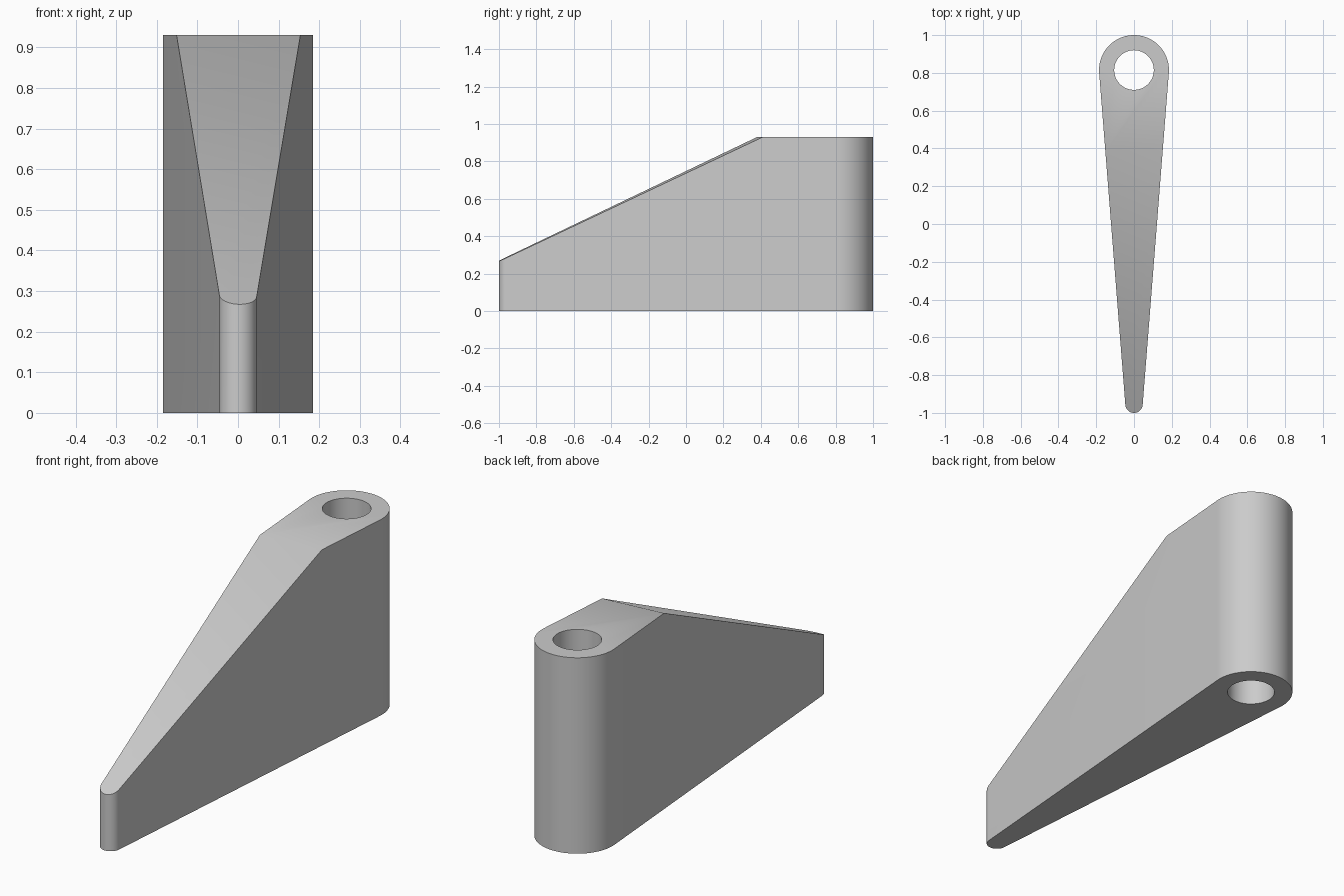
import bpy
import bmesh
from math import asin, cos, sin, pi, radians
from mathutils import Vector

cube = bpy.data.objects.get("Cube")
if cube:
    bpy.data.objects.remove(cube, do_unlink=True)

HEIGHT = 0.93
BIG_Y, BIG_R = 0.815, 0.185      # rounded hub end
TIP_Y, TIP_R = -0.954, 0.046     # narrow nose end
HOLE_R = 0.105


def arc(y, radius, start, end, steps):
    """Points along an arc centred on the middle line."""
    angles = [start + (end - start) * i / steps for i in range(steps + 1)]
    return [(radius * cos(a), y + radius * sin(a), 0) for a in angles]


# One flat colour
grey = bpy.data.materials.new("light_grey")
grey.use_nodes = True
colour = (0.6, 0.6, 0.6, 1)
grey.diffuse_color = colour
grey.node_tree.nodes["Principled BSDF"].inputs["Base Color"].default_value = colour

# Tapered outline: two arcs joined by tangent sides, raised into a prism
lean = asin((BIG_R - TIP_R) / (BIG_Y - TIP_Y))
outline = arc(BIG_Y, BIG_R, -lean, pi + lean, 48)
outline += arc(TIP_Y, TIP_R, pi + lean, 2 * pi - lean, 24)
bm = bmesh.new()
base = bm.faces.new([bm.verts.new(p) for p in outline])
raised = bmesh.ops.extrude_face_region(bm, geom=[base])
bmesh.ops.translate(bm, vec=(0, 0, HEIGHT),
                    verts=[g for g in raised["geom"] if isinstance(g, bmesh.types.BMVert)])

# Sloping top, tilted very slightly to one side
cut = bmesh.ops.bisect_plane(
    bm, geom=bm.verts[:] + bm.edges[:] + bm.faces[:],
    plane_co=(0, 0.395, HEIGHT), plane_no=Vector((0.047, -0.475, 1)),
    clear_outer=True)
rim = [g for g in cut["geom_cut"] if isinstance(g, bmesh.types.BMEdge)]
bmesh.ops.contextual_create(bm, geom=rim)
bmesh.ops.recalc_face_normals(bm, faces=bm.faces[:])

mesh = bpy.data.meshes.new("tapered_arm")
bm.to_mesh(mesh)
bm.free()
mesh.materials.append(grey)
arm = bpy.data.objects.new("tapered_arm", mesh)
bpy.context.collection.objects.link(arm)

# Round shaft hole through the hub
bpy.ops.mesh.primitive_cylinder_add(vertices=48, radius=HOLE_R, depth=2 * HEIGHT,
                                    location=(0, BIG_Y, HEIGHT / 2))
cutter = bpy.context.object
cutter.name = "hole_cutter"
cutter.hide_render = True
cutter.data.materials.append(grey)
hole = arm.modifiers.new("shaft_hole", 'BOOLEAN')
hole.operation = 'DIFFERENCE'
hole.solver = 'EXACT'
hole.object = cutter

bpy.ops.object.select_all(action='DESELECT')
arm.select_set(True)
bpy.context.view_layer.objects.active = arm
bpy.ops.object.modifier_apply(modifier=hole.name)
bpy.data.objects.remove(cutter, do_unlink=True)
bpy.ops.object.shade_smooth_by_angle(angle=radians(30))
